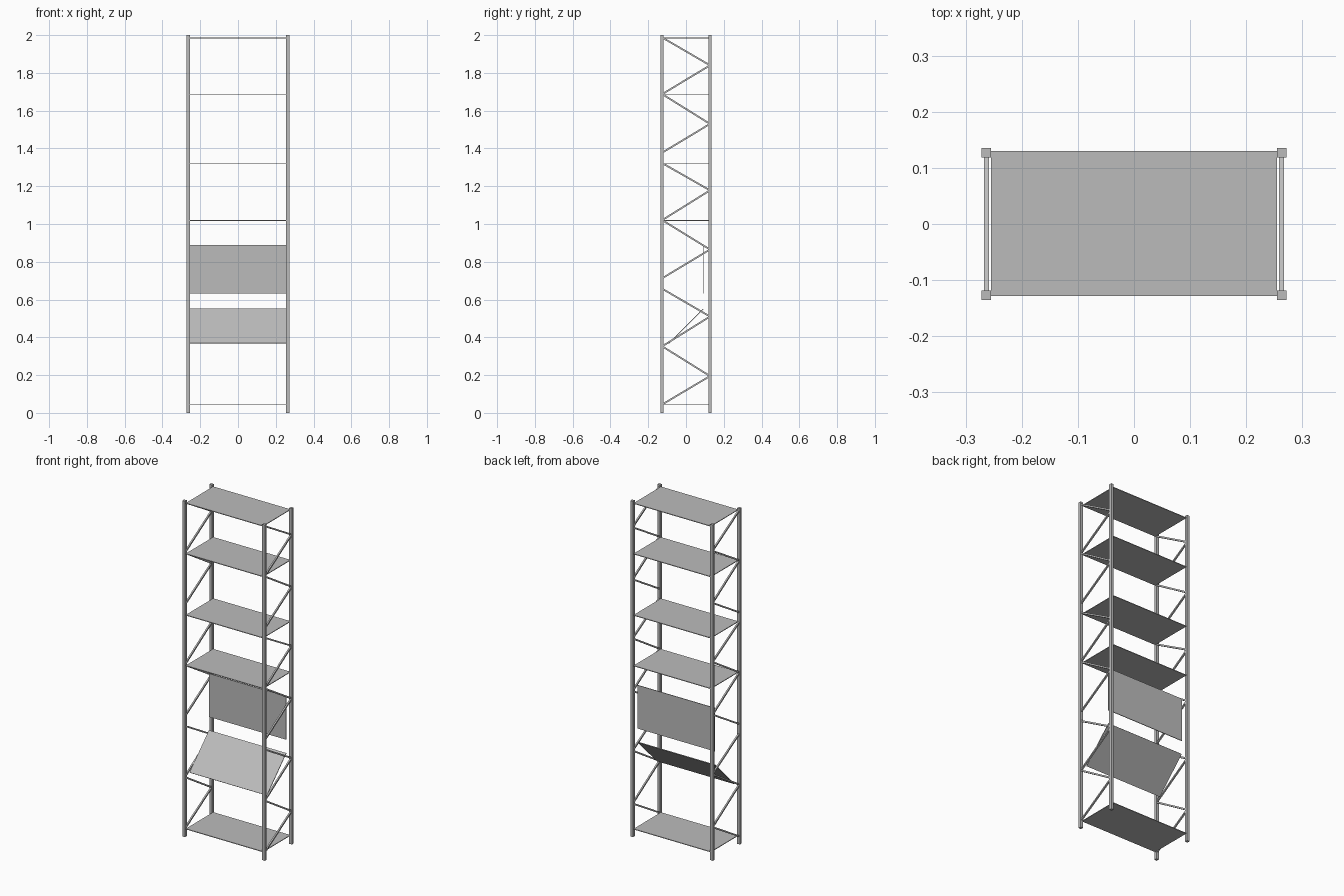
import bpy
import math
from mathutils import Vector

cube = bpy.data.objects.get("Cube")
if cube:
    bpy.data.objects.remove(cube, do_unlink=True)

grey = bpy.data.materials.new("light_grey_metal")
grey.use_nodes = True
GREY = (0.5, 0.5, 0.5, 1)
grey.diffuse_color = GREY
grey.node_tree.nodes["Principled BSDF"].inputs["Base Color"].default_value = GREY


def box(name, centre, size, tilt=0.0):
    """Box of the given size, turned about the x axis by tilt."""
    bpy.ops.mesh.primitive_cube_add(size=1, location=centre)
    ob = bpy.context.object
    ob.name = name
    ob.scale = size
    bpy.ops.object.transform_apply(location=False, rotation=False, scale=True)
    ob.rotation_euler.x = tilt
    ob.data.materials.append(grey)
    return ob


def bar(name, x, start, end, width=0.009):
    """Square bar in a side plane, between two (y, z) points."""
    a, b = Vector(start), Vector(end)
    mid, d = (a + b) / 2, b - a
    return box(name, (x, mid.x, mid.y), (width, d.length, width),
               math.atan2(d.y, d.x))


POST_X, POST_Y, POST = 0.263, 0.127, 0.017
SHEET = 0.004
WIDTH, DEPTH = 0.509, 0.258

# Corner posts and zigzag side braces: top, back and bottom height of each pair
braces = [(1.985, 1.84, 1.69), (1.685, 1.53, 1.38), (1.32, 1.178, 1.023),
          (1.018, 0.865, 0.715), (0.655, 0.51, 0.355), (0.35, 0.195, 0.047)]
for side, x in (("left", POST_X), ("right", -POST_X)):
    for end, y in (("front", -POST_Y), ("back", POST_Y)):
        box(f"{side}_{end}_post", (x, y, 1), (POST, POST, 2))
    for i, (top, middle, bottom) in enumerate(braces):
        bar(f"{side}_upper_brace_{i}", x, (-0.122, top), (0.122, middle + 0.003))
        bar(f"{side}_lower_brace_{i}", x, (0.122, middle - 0.003), (-0.122, bottom))

# Flat shelves
for i, z in enumerate((0.046, 1.018, 1.319, 1.684, 1.985)):
    box(f"shelf_{i}", (0, 0.001, z), (WIDTH, DEPTH, SHEET))

# Sloping display shelf and upright back panel
box("sloping_shelf", (0, 0, 0.459), (WIDTH, DEPTH, SHEET), math.radians(45))
box("upright_panel", (0, 0.091, 0.76), (WIDTH, SHEET, DEPTH))
